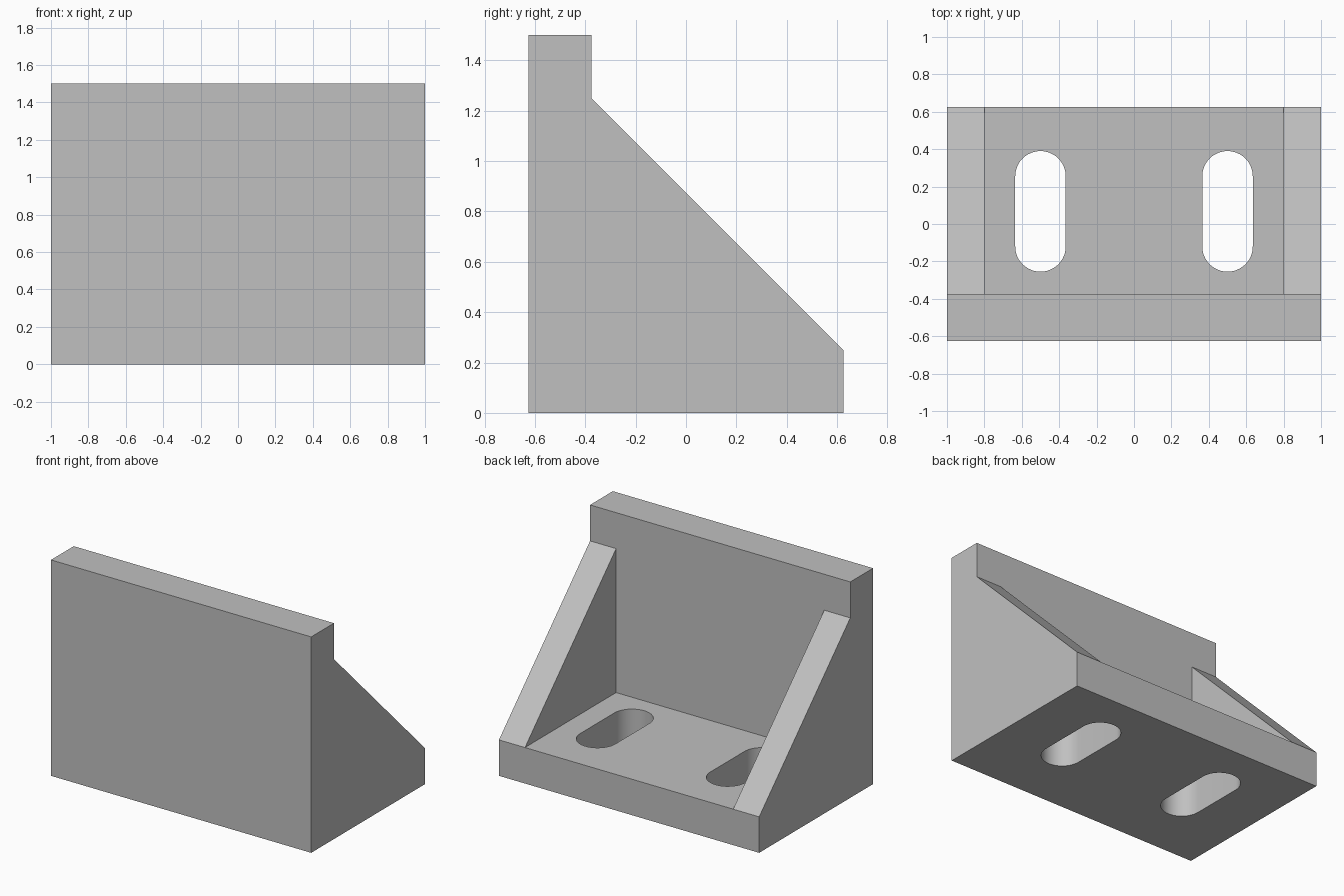
import bpy, bmesh, math
from mathutils import Matrix

cube = bpy.data.objects.get("Cube")
if cube:
    bpy.data.objects.remove(cube, do_unlink=True)

# Main dimensions
HALF_WIDTH, HALF_DEPTH, HEIGHT = 1.0, 0.625, 1.5
PLATE, RIB = 0.25, 0.2
INNER_Y = -HALF_DEPTH + PLATE
SLOT_X, SLOT_Y, SLOT_RADIUS, SLOT_HALF = 0.5, 0.0675, 0.135, 0.1875

grey = bpy.data.materials.new("plain grey")
grey.use_nodes = True
colour = (0.53, 0.53, 0.53, 1)
grey.diffuse_color = colour
grey.node_tree.nodes["Principled BSDF"].inputs["Base Color"].default_value = colour


def prism(name, points, length, matrix=Matrix()):
    """Extrude an outline along its local z, centred, then place it."""
    bm = bmesh.new()
    face = bm.faces.new([bm.verts.new((u, v, -length / 2)) for u, v in points])
    ext = bmesh.ops.extrude_face_region(bm, geom=[face])
    moved = [g for g in ext["geom"] if isinstance(g, bmesh.types.BMVert)]
    bmesh.ops.translate(bm, verts=moved, vec=(0, 0, length))
    bmesh.ops.transform(bm, matrix=matrix, verts=bm.verts)
    bmesh.ops.recalc_face_normals(bm, faces=bm.faces)
    mesh = bpy.data.meshes.new(name)
    bm.to_mesh(mesh)
    bm.free()
    mesh.materials.append(grey)
    obj = bpy.data.objects.new(name, mesh)
    bpy.context.collection.objects.link(obj)
    return obj


def cut(target, cutter):
    """Subtract a cutter and discard it."""
    mod = target.modifiers.new("cut", 'BOOLEAN')
    mod.operation, mod.solver, mod.object = 'DIFFERENCE', 'EXACT', cutter
    bpy.context.view_layer.objects.active = target
    bpy.ops.object.modifier_apply(modifier=mod.name)
    bpy.data.objects.remove(cutter, do_unlink=True)


# Bracket side profile (y, z), extruded across the width
profile = [(-HALF_DEPTH, 0), (HALF_DEPTH, 0), (HALF_DEPTH, PLATE),
           (INNER_Y, HEIGHT - PLATE), (INNER_Y, HEIGHT), (-HALF_DEPTH, HEIGHT)]
across = Matrix(((0, 0, 1, 0), (1, 0, 0, 0), (0, 1, 0, 0), (0, 0, 0, 1)))
bracket = prism("angle_bracket", profile, 2 * HALF_WIDTH, across)

# Open pocket leaving a wall, a floor and two sloping side ribs
pocket = [(INNER_Y, PLATE), (1, PLATE), (1, 2), (INNER_Y, 2)]
cut(bracket, prism("pocket_cutter", pocket, 2 * (HALF_WIDTH - RIB), across))

# Two rounded bolt slots through the floor
STEPS = 24
outline = []
for end in (1, -1):
    for i in range(STEPS + 1):
        a = math.pi * i / STEPS
        outline.append((end * SLOT_RADIUS * math.cos(a),
                        end * (SLOT_HALF + SLOT_RADIUS * math.sin(a))))
for side in (-1, 1):
    place = Matrix.Translation((side * SLOT_X, SLOT_Y, PLATE / 2))
    cut(bracket, prism("slot_cutter", outline, 2 * PLATE, place))

# Smooth slot walls, crisp edges elsewhere
bpy.ops.object.select_all(action='DESELECT')
bracket.select_set(True)
bpy.context.view_layer.objects.active = bracket
bpy.ops.object.shade_smooth_by_angle(angle=math.radians(30))
